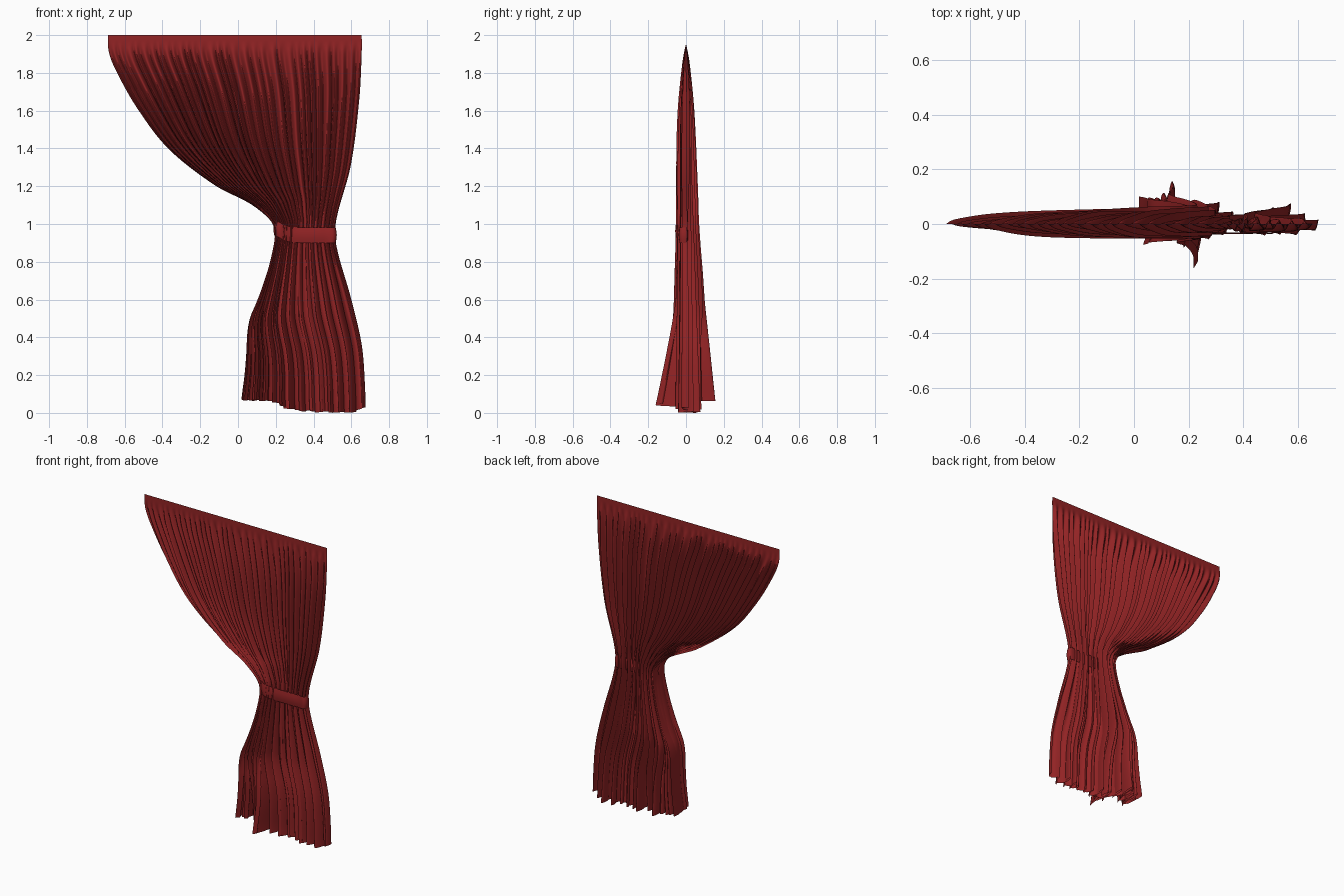
import bpy, math, random

if "Cube" in bpy.data.objects:
    bpy.data.objects.remove(bpy.data.objects["Cube"])

random.seed(7)

mat = bpy.data.materials.new("deep_red_cloth")
mat.diffuse_color = (0.29, 0.017, 0.018, 1)
mat.use_nodes = True
mat.node_tree.nodes["Principled BSDF"].inputs["Base Color"].default_value = mat.diffuse_color


def curve(pts, t):
    """Smooth interpolation through (t, value) points sorted by t."""
    if t <= pts[0][0]:
        return pts[0][1]
    if t >= pts[-1][0]:
        return pts[-1][1]
    i = next(k for k in range(len(pts) - 1) if t <= pts[k + 1][0])

    def slope(k):
        a, b = pts[max(k - 1, 0)], pts[min(k + 1, len(pts) - 1)]
        return (b[1] - a[1]) / (b[0] - a[0])
    (t0, v0), (t1, v1) = pts[i], pts[i + 1]
    h = t1 - t0
    s = (t - t0) / h
    return ((2*s**3 - 3*s*s + 1) * v0 + (s**3 - 2*s*s + s) * h * slope(i)
            + (3*s*s - 2*s**3) * v1 + (s**3 - s*s) * h * slope(i + 1))


def make(name, verts, faces):
    me = bpy.data.meshes.new(name)
    me.from_pydata(verts, [], faces)
    me.materials.append(mat)
    ob = bpy.data.objects.new(name, me)
    bpy.context.collection.objects.link(ob)
    bpy.context.view_layer.objects.active = ob
    ob.select_set(True)
    bpy.ops.object.shade_smooth_by_angle(angle=math.radians(60))
    ob.select_set(False)
    return ob


# silhouette edges, gather and fold depth by height
LEFT = [(0, .015), (.07, .018), (.2, .035), (.33, .046), (.41, .05), (.5, .066), (.58, .1),
        (.67, .135), (.8, .175), (.95, .2), (1.01, .18), (1.06, .13), (1.116, .05),
        (1.2, -.115), (1.39, -.36), (1.6, -.525), (1.8, -.64), (1.91, -.684), (2, -.687)]
RIGHT = [(0, .676), (.15, .672), (.36, .655), (.6, .6), (.89, .52), (1.02, .52),
         (1.31, .597), (1.66, .642), (1.91, .655), (2, .655)]
GATHER = [(0, .38), (.3, .34), (.65, .24), (.95, .24), (1.05, .3), (1.2, .43), (1.6, .5), (2, .5)]
DEPTH_LEFT = [(0, .115), (.4, .105), (.7, .092), (1, .072), (1.2, .066), (1.6, .047),
              (1.85, .021), (1.93, .006), (1.945, 0)]
DEPTH_MID = [(0, .04), (.5, .038), (1, .036), (1.6, .029), (1.85, .014), (1.93, .006), (1.945, 0)]
MERGE = [(0, .85), (.5, .75), (1, .35), (1.3, .1), (1.6, 0), (2, 0)]

# random fold spacing and strength
N = 32
widths = [random.uniform(.65, 1.35) for _ in range(N)]
total = sum(widths)
knots = [(sum(widths[:i]) / total, i) for i in range(N + 1)]
strength = [(i, random.uniform(.55, 1.1)) for i in range(N + 1)]


def bump(u, c, w):
    return math.exp(-((u - c) / w) ** 2)


def cloth(u, z):
    L, R = curve(LEFT, z), curve(RIGHT, z)
    p = math.log(curve(GATHER, z)) / math.log(.5)
    phi = curve(knots, u)
    side = 1 / (1 + math.exp((u - .58) * 22))
    a = curve(DEPTH_LEFT, z) * side + curve(DEPTH_MID, z) * (1 - side)
    a *= 1 + .9 * bump(u, .86, .08) * max(0, 1 - z / 1.2)
    st = curve(strength, phi)
    m = curve(MERGE, z)
    fine = math.sin(2 * math.pi * phi)
    wide = math.sin(math.pi * phi + .5)
    slow = math.sin(.37 * math.pi * phi + 1.1)
    y = a * ((fine * (1 - .85 * m) + wide * m) * st * .88 + slow * .14)
    flare = max(0, 1 - z / .6) ** 1.2
    y += flare * (.09 * bump(u, .27, .035) - .10 * bump(u, .45, .035))
    # folds lean over each other toward the bottom
    inner = min(1, 10 * u * (1 - u))
    lean = min(1, a / .03) * inner * (.003 + .011 * m)
    x = L + (R - L) * u ** p + lean * math.sin(2 * math.pi * phi + 1)
    return x, y


# curtain sheet, hem raised on the swept side
COLS, ROWS = 640, 84
HEM = [(0, .068), (.3, .065), (.42, .055), (.47, .03), (.6, .012), (.8, .004), (.93, .006), (1, .03)]
verts, faces = [], []
for j in range(ROWS + 1):
    t = j / ROWS
    for i in range(COLS + 1):
        u = i / COLS
        h = max(0, curve(HEM, u) + .003 * math.sin(u * 60))
        z = h + (2 - h) * t
        x, y = cloth(u, z)
        verts.append((x, y, z))
for j in range(ROWS):
    for i in range(COLS):
        a = j * (COLS + 1) + i
        faces.append((a, a + 1, a + COLS + 2, a + COLS + 1))
make("curtain", verts, faces)

# tie-back band wrapped around the waist, higher on the swept side, sunk into the folds
SEG = 72
profile = [(0, 0), (.004, .25), (.006, .5), (.004, .75), (0, 1)]
bv, bf = [], []
for i in range(SEG):
    a = 2 * math.pi * i / SEG
    c, s = math.cos(a), math.sin(a)
    f = (1 + c) / 2
    half = .027 + .034 * bump(f, .1, .16) + .014 * bump(f, .95, .1)
    half *= 1 if s < 0 else .4
    x = .355 + .162 * math.copysign(abs(c) ** .7, c)
    y = half * math.copysign(abs(s) ** .5, s) - .004
    z0 = .90 + .035 * bump(f, 0, .22)
    for off, t in profile:
        bv.append((x + off * c, y + off * s, z0 + .082 * t))
P = len(profile)
for i in range(SEG):
    k = (i + 1) % SEG
    for j in range(P - 1):
        bf.append((i * P + j, k * P + j, k * P + j + 1, i * P + j + 1))
make("tie_band", bv, bf)
